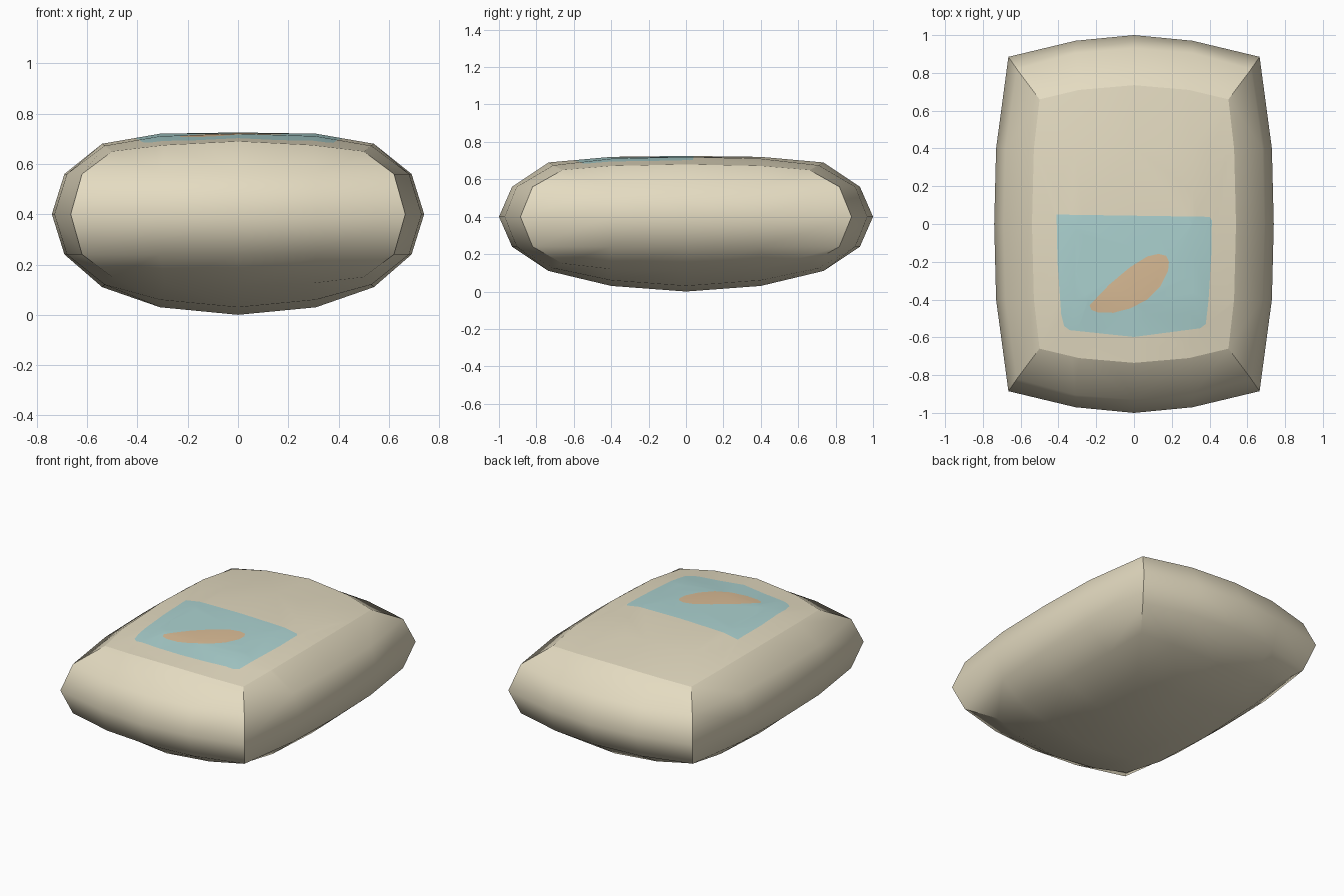
import bpy, bmesh
from mathutils import Vector

if "Cube" in bpy.data.objects:
    bpy.data.objects.remove(bpy.data.objects["Cube"])

def material(name, rgb):
    m = bpy.data.materials.new(name)
    lin = [((c / 255 + 0.055) / 1.055) ** 2.4 for c in rgb]
    m.diffuse_color = (*lin, 1)
    m.use_nodes = True
    m.node_tree.nodes["Principled BSDF"].inputs["Base Color"].default_value = m.diffuse_color
    return m

# Half-extents of the pillow on a 5x5x5 box lattice (index 0 = middle, 2 = outer)
SIDE_X = [[.74, .73, .665], [.69, .68, .62], [.54, .53, .50]]      # [k][j]
SIDE_Y = [[1.0, .97, .885], [.93, .905, .82], [.735, .71, .66]]    # [k][i]
BASE_Z = [[.40, .37, .29], [.37, .34, .275], [.29, .28, .25]]      # [i][j]
TOP_Z = [[.325, .32, .29], [.32, .31, .275], [.28, .272, .25]]     # [i][j], flattened

def point(i, j, k):
    a, b, c = abs(i), abs(j), abs(k)
    x = (0, .31 - .02 * (b == 2 and c == 2), SIDE_X[c][b])[a]
    y = (0, .40, SIDE_Y[c][a])[b]
    z = (0, .16, (TOP_Z if k > 0 else BASE_Z)[a][b])[c]
    sign = lambda n: (n > 0) - (n < 0)
    return Vector((x * sign(i), y * sign(j), .40 + z * sign(k)))

# Pillow body
bm = bmesh.new()
verts, index = {}, {}

def vert(p):
    if p not in verts:
        verts[p] = bm.verts.new(point(*p))
        index[verts[p]] = p
    return verts[p]

for axis in range(3):
    for side in (-2, 2):
        for u in range(-2, 2):
            for v in range(-2, 2):
                quad = []
                for du, dv in ((0, 0), (1, 0), (1, 1), (0, 1)):
                    p = [u + du, v + dv]
                    p.insert(axis, side)
                    quad.append(vert(tuple(p)))
                bm.faces.new(quad)
bmesh.ops.recalc_face_normals(bm, faces=bm.faces[:])
for f in bm.faces:
    f.smooth = True

# Sharp seams: the four mitred corners and the rim of the top panel
for e in bm.edges:
    p, q = (index[v] for v in e.verts)
    corner = all(abs(n[0]) == 2 and abs(n[1]) == 2 for n in (p, q))
    rim = all(n[2] == 2 and (abs(n[0]) == 2 or abs(n[1]) == 2) for n in (p, q)) \
        and (p[0] == q[0] and abs(p[0]) == 2 or p[1] == q[1] and abs(p[1]) == 2)
    if corner or rim:
        e.smooth = False

# Painted panel and blob, cut into the top (convex outlines, counter-clockwise)
PANEL = [(-.41, .05), (-.405, -.2), (-.385, -.48), (-.37, -.54), (-.34, -.562), (0, -.598),
         (.35, -.552), (.38, -.53), (.395, -.4), (.41, -.15), (.412, .02), (.40, .038)]
BLOB = [(-.235, -.43), (-.225, -.455), (-.19, -.468), (-.11, -.47), (-.02, -.447), (.07, -.40),
        (.14, -.33), (.18, -.25), (.185, -.20), (.17, -.168), (.13, -.158), (.07, -.172),
        (-.02, -.228), (-.13, -.32)]

def sides(outline):
    for (x, y), (x2, y2) in zip(outline, outline[1:] + outline[:1]):
        yield Vector((x, y, 0)), Vector((y2 - y, x - x2, 0)).normalized()

def top_faces(outline_sides):
    return [f for f in bm.faces if f.normal.z > .9 and f.calc_center_median().z > .6
            and all((f.calc_center_median() - co).dot(no) < 1e-5 for co, no in outline_sides)]

bm.normal_update()
bmesh.ops.triangulate(bm, faces=top_faces([]))
for number, outline in enumerate((PANEL, BLOB), 1):
    cuts = list(sides(outline))
    for co, no in cuts:
        bm.normal_update()
        faces = [f for f in bm.faces if f.normal.z > .9 and f.calc_center_median().z > .6
                 and any((v.co - co).dot(no) > 0 for v in f.verts)
                 and any((v.co - co).dot(no) < 0 for v in f.verts)
                 and all(any((v.co - c).dot(n) < -1e-5 for v in f.verts) for c, n in cuts)]
        geom = set(faces)
        for f in faces:
            geom.update(f.edges)
            geom.update(f.verts)
        bmesh.ops.bisect_plane(bm, geom=list(geom), dist=1e-5, plane_co=co, plane_no=no)
    bm.normal_update()
    for f in top_faces(cuts):
        f.material_index = number

mesh = bpy.data.meshes.new("pillow")
bm.to_mesh(mesh)
bm.free()
for name, rgb in (("cream cloth", (228, 219, 193)), ("pale teal", (172, 210, 208)),
                  ("soft orange", (218, 188, 150))):
    mesh.materials.append(material(name, rgb))
bpy.context.collection.objects.link(bpy.data.objects.new("pillow", mesh))
